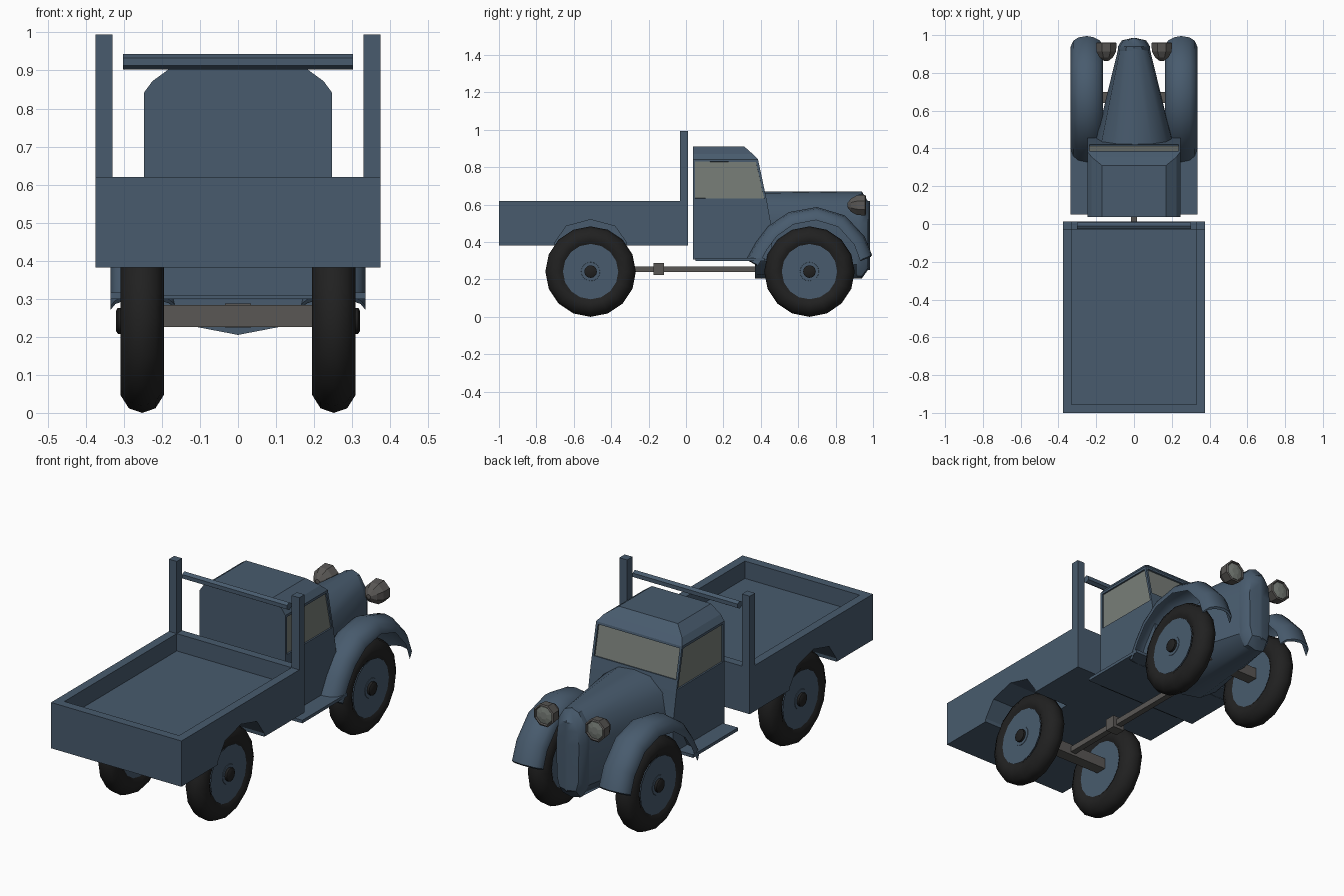
import bpy, bmesh
from math import sin, cos, pi, radians

if "Cube" in bpy.data.objects:
    bpy.data.objects.remove(bpy.data.objects["Cube"])


def material(name, rgb):
    m = bpy.data.materials.new(name)
    m.diffuse_color = (*rgb, 1)
    m.use_nodes = True
    m.node_tree.nodes["Principled BSDF"].inputs["Base Color"].default_value = m.diffuse_color
    return m


BLUE = material("blue_paint", (0.065, 0.105, 0.155))
BLACK = material("rubber", (0.015, 0.015, 0.015))
METAL = material("dull_metal", (0.10, 0.095, 0.09))
GLASS = material("glass", (0.19, 0.21, 0.19))


def finish(name, bm, mat, smooth=None, mirror=False):
    bmesh.ops.recalc_face_normals(bm, faces=bm.faces[:])
    me = bpy.data.meshes.new(name)
    bm.to_mesh(me)
    bm.free()
    ob = bpy.data.objects.new(name, me)
    bpy.context.collection.objects.link(ob)
    me.materials.append(mat)
    if smooth:
        bpy.ops.object.select_all(action='DESELECT')
        ob.select_set(True)
        bpy.context.view_layer.objects.active = ob
        bpy.ops.object.shade_smooth_by_angle(angle=radians(smooth))
    if mirror:
        mod = ob.modifiers.new("mirror", 'MIRROR')
        mod.use_clip = False
        mod.use_mirror_merge = False
    return ob


def loft(rings, caps=True, closed=True, loop=False):
    """Skin a list of equally long point rings."""
    bm = bmesh.new()
    vs = [[bm.verts.new(p) for p in r] for r in rings]
    n = len(rings[0])
    pairs = list(zip(vs, vs[1:])) + ([(vs[-1], vs[0])] if loop else [])
    for a, b in pairs:
        for i in range(n if closed else n - 1):
            j = (i + 1) % n
            bm.faces.new((a[i], a[j], b[j], b[i]))
    if caps:
        bm.faces.new(vs[0])
        bm.faces.new(vs[-1])
    return bm


def box(name, x, y, z, mat, mirror=False):
    rings = [[(x[0], y[0], k), (x[1], y[0], k), (x[1], y[1], k), (x[0], y[1], k)] for k in z]
    return finish(name, loft(rings), mat, mirror=mirror)


def circle_x(x, r, y, z, n):
    return [(x, y + r * sin(2 * pi * i / n), z + r * cos(2 * pi * i / n)) for i in range(n)]


def circle_y(y, r, x, z, n):
    return [(x + r * sin(2 * pi * (i + .5) / n), y, z + r * cos(2 * pi * (i + .5) / n)) for i in range(n)]


def cut(ob, cutter):
    mod = ob.modifiers.new("cut", 'BOOLEAN')
    mod.operation, mod.object, mod.solver = 'DIFFERENCE', cutter, 'EXACT'
    bpy.context.view_layer.objects.active = ob
    bpy.ops.object.modifier_apply(modifier=mod.name)
    bpy.data.objects.remove(cutter)


# Cargo bed: hollowed tray with wheel wells
bed = box("cargo_bed", (-.375, .375), (-1, .012), (.382, .62), BLUE)
cut(bed, box("tray_cutter", (-.33, .33), (-.955, -.032), (.53, .8), BLUE))
arch = [(-.71, .3), (-.70, .40), (-.64, .485), (-.51, .52), (-.38, .485), (-.32, .40), (-.31, .3)]
for s in (1, -1):
    well = loft([[(s * x, y, z) for y, z in arch] for x in (.17, .45)])
    cut(bed, finish("well_cutter", well, BLUE))

# Upright posts and cross bar behind the cab
box("bed_post", (.33, .375), (-.032, .012), (.60, .995), BLUE, mirror=True)
finish("cross_bar", loft([circle_x(x, .02, -.01, .923, 6) for x in (-.302, .302)]), BLUE)

# Cab: stacked rings with inset windows
levels = [(.307, .247, .46), (.48, .247, .457), (.622, .247, .432), (.842, .247, .385),
          (.872, .225, .355), (.912, .17, .31)]
bm = loft([[(-x, .037, z), (x, .037, z), (x, y, z), (-x, y, z)] for z, x, y in levels])
panes = []
for f in bm.faces:
    c = f.calc_center_median()
    if .7 < c.z < .76 and c.y > .1:
        panes.append(f)
bmesh.ops.recalc_face_normals(bm, faces=bm.faces[:])
bmesh.ops.inset_individual(bm, faces=panes, thickness=.017, depth=0)
bmesh.ops.inset_individual(bm, faces=panes, thickness=.0005, depth=-.008)
for f in panes:
    f.material_index = 1
    if f.calc_center_median().y > .35:      # windscreen sill sits above the bonnet
        ring = {v for g in f.verts for e in g.link_edges for v in e.verts}
        for v in ring:
            if .625 < v.co.z < .7:
                v.co.z += .045
                v.co.y -= .045 * .047 / .22
cab = finish("cab", bm, BLUE)
cab.data.materials.append(GLASS)

# Running boards and cab floor
box("running_board", (-.335, .335), (.05, .42), (.30, .316), BLUE)


# Bonnet and grille
def section(y, half, k=1):
    pts = half + [(-x, z) for x, z in half[-2:0:-1]]
    return [(x * k, y, z) for x, z in pts]


rear = [(0, .205), (.12, .228), (.22, .30), (.22, .5), (.185, .60), (.10, .66), (0, .67)]
nose = [(0, .205), (.05, .218), (.08, .28), (.083, .5), (.073, .60), (.04, .655), (0, .67)]
tip = [(0, .25), (.05, .26), (.065, .31), (.068, .5), (.06, .57), (.035, .61), (0, .62)]
finish("bonnet", loft([section(.37, rear), section(.93, nose)]), BLUE, 35)
grille = [section(.915, nose, 1.04), section(.94, nose, 1.02), section(.972, tip, .95), section(.985, tip, .12)]
finish("grille", loft(grille), BLUE, 35)

# Front fenders: crowned strip swept over the wheel
path = [(.325, .31), (.375, .40), (.44, .485), (.55, .56), (.70, .587), (.85, .542), (.955, .43), (.995, .33)]
cross = [(.165, .055), (.18, .025), (.215, .006), (.25, 0), (.295, .008), (.322, .028), (.335, .06)]
rings = []
for i, (y, z) in enumerate(path):
    a, b = path[max(i - 1, 0)], path[min(i + 1, len(path) - 1)]
    ty, tz = b[0] - a[0], b[1] - a[1]
    l = (ty * ty + tz * tz) ** .5
    rings.append([(x, y + d * tz / l, z - d * ty / l) for x, d in cross])
inner = [[(x, .66 + (y - .66) * .975, z - .01) for x, y, z in r[::-1]] for r in rings]
finish("front_fender", loft([a + b for a, b in zip(rings, inner)]), BLUE, 40, mirror=True)

# Wheels: tyre, dished disc and hub cap
tyre = [(.04, .14), (.056, .165), (.057, .195), (.035, .23), (0, .242),
        (-.035, .23), (-.057, .195), (-.056, .165), (-.04, .14)]
disc = [(.05, .148), (.046, .135), (.028, .125), (.024, .10), (.034, .08), (.038, .055), (.052, .05),
        (-.02, .05), (-.01, .10), (-.028, .13), (-.046, .148)]
for name, y in (("rear", -.51), ("front", .66)):
    def turned(part, prof, mat, n, caps, loop):
        r = [circle_x(.252 + x, rad, y, .242, n) for x, rad in prof]
        finish(f"{name}_{part}", loft(r, caps, loop=loop), mat, 40, mirror=True)
    turned("tyre", tyre, BLACK, 16, False, True)
    turned("wheel_disc", disc[:7], BLUE, 16, True, False)
    turned("wheel_back", disc[7:], BLUE, 16, True, False)
    turned("hub_cap", [(.0, .034), (.064, .034), (.069, .026)], BLACK, 12, True, False)
    box(f"{name}_axle", (-.24, .24), (y - .02, y + .04), (.226, .284), METAL)

# Drive shaft and joints
box("drive_shaft", (-.016, .016), (-.51, .68), (.24, .27), METAL)
box("shaft_joint", (-.034, .034), (-.175, -.118), (.224, .288), METAL)

# Headlights
shell = [(.863, .012), (.882, .038), (.912, .056), (.958, .06), (.962, .052), (.952, .048)]
finish("headlight", loft([circle_y(y, r, .147, .597, 8) for y, r in shell]), METAL, mirror=True)
lens = [(.950, .048), (.956, .046), (.961, .02)]
finish("headlight_lens", loft([circle_y(y, r, .147, .597, 8) for y, r in lens]), GLASS, mirror=True)
